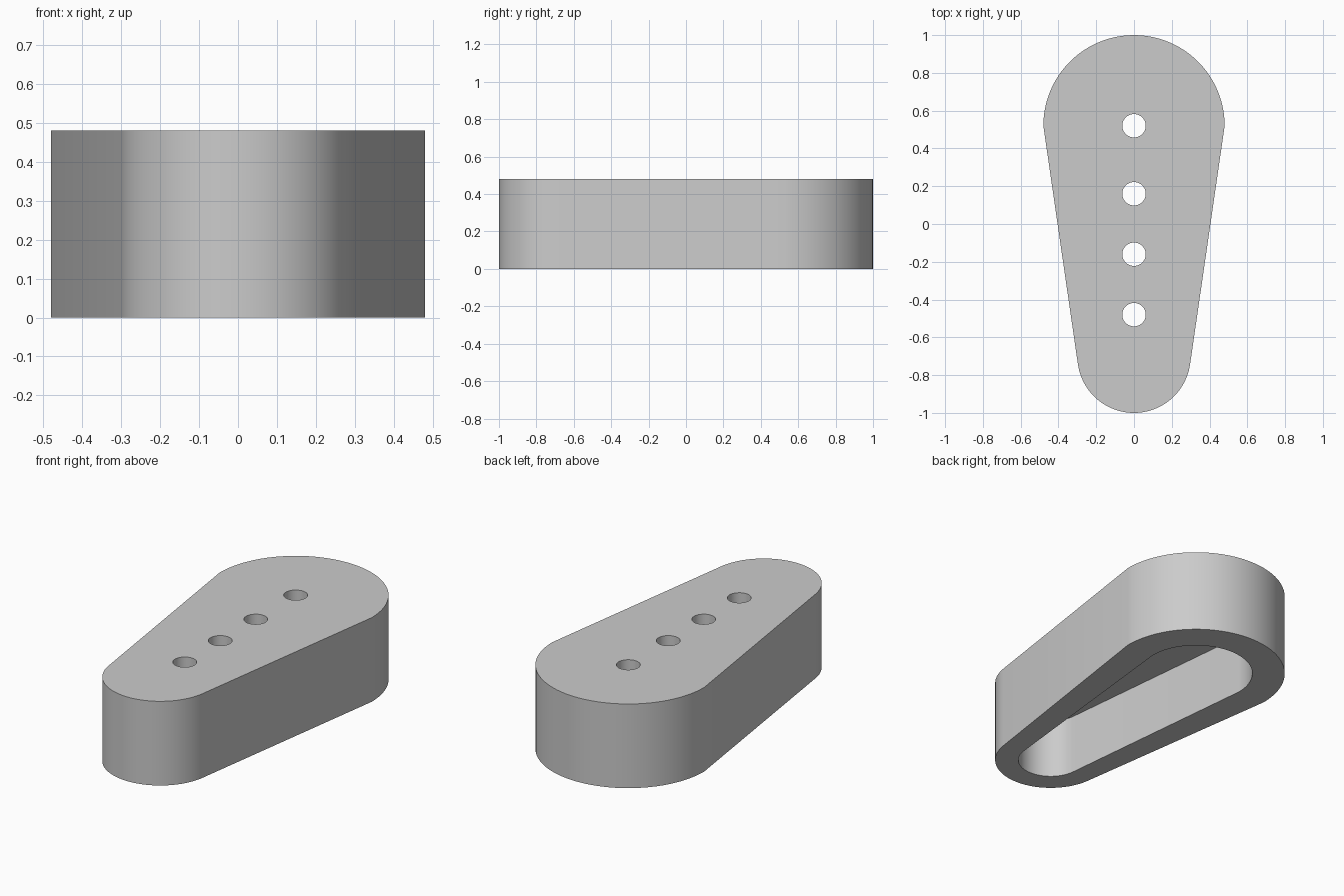
import bpy, bmesh
from math import sin, cos, pi, asin

if "Cube" in bpy.data.objects:
    bpy.data.objects.remove(bpy.data.objects["Cube"], do_unlink=True)

HEIGHT = 0.48
CEILING = 0.345
BACK_Y, FRONT_Y = 0.52, -0.7
STEPS = 48

grey = bpy.data.materials.new("light grey")
grey.use_nodes = True
colour = (0.6, 0.6, 0.6, 1)
grey.diffuse_color = colour
grey.node_tree.nodes["Principled BSDF"].inputs["Base Color"].default_value = colour


def arc(cy, r, start, end):
    angles = [start + (end - start) * i / STEPS for i in range(STEPS + 1)]
    return [(r * cos(a), cy + r * sin(a)) for a in angles]


def tapered_outline(back_r, front_r):
    """Half circle at the back, straight tapering sides, smaller arc in front."""
    tilt = asin((back_r - front_r) / (BACK_Y - FRONT_Y))
    return (arc(BACK_Y, back_r, 0, pi)
            + arc(FRONT_Y, front_r, pi + tilt, 2 * pi - tilt))


def prism(name, outline, bottom, top):
    bm = bmesh.new()
    face = bm.faces.new([bm.verts.new((x, y, bottom)) for x, y in outline])
    walls = bmesh.ops.extrude_face_region(bm, geom=[face])
    moved = [v for v in walls["geom"] if isinstance(v, bmesh.types.BMVert)]
    bmesh.ops.translate(bm, verts=moved, vec=(0, 0, top - bottom))
    bmesh.ops.recalc_face_normals(bm, faces=bm.faces)
    mesh = bpy.data.meshes.new(name)
    bm.to_mesh(mesh)
    bm.free()
    mesh.materials.append(grey)
    obj = bpy.data.objects.new(name, mesh)
    bpy.context.collection.objects.link(obj)
    return obj


# Tapered body
body = prism("tapered_housing", tapered_outline(0.48, 0.3), 0, HEIGHT)

# Open cavity underneath and the row of round holes through the top
cutters = [prism("cavity_cutter", tapered_outline(0.305, 0.175), -0.1, CEILING)]
for y in (0.52, 0.16, -0.16, -0.48):
    cutters.append(prism("hole_cutter", arc(y, 0.062, 0, 2 * pi)[:-1],
                         CEILING - 0.1, HEIGHT + 0.1))

bpy.ops.object.select_all(action="DESELECT")
body.select_set(True)
bpy.context.view_layer.objects.active = body
for cutter in cutters:
    cutter.hide_render = True
    cut = body.modifiers.new("cut", "BOOLEAN")
    cut.operation = "DIFFERENCE"
    cut.solver = "EXACT"
    cut.object = cutter
    bpy.ops.object.modifier_apply(modifier=cut.name)
    bpy.data.objects.remove(cutter, do_unlink=True)

bpy.ops.object.shade_smooth_by_angle(angle=pi / 6)
